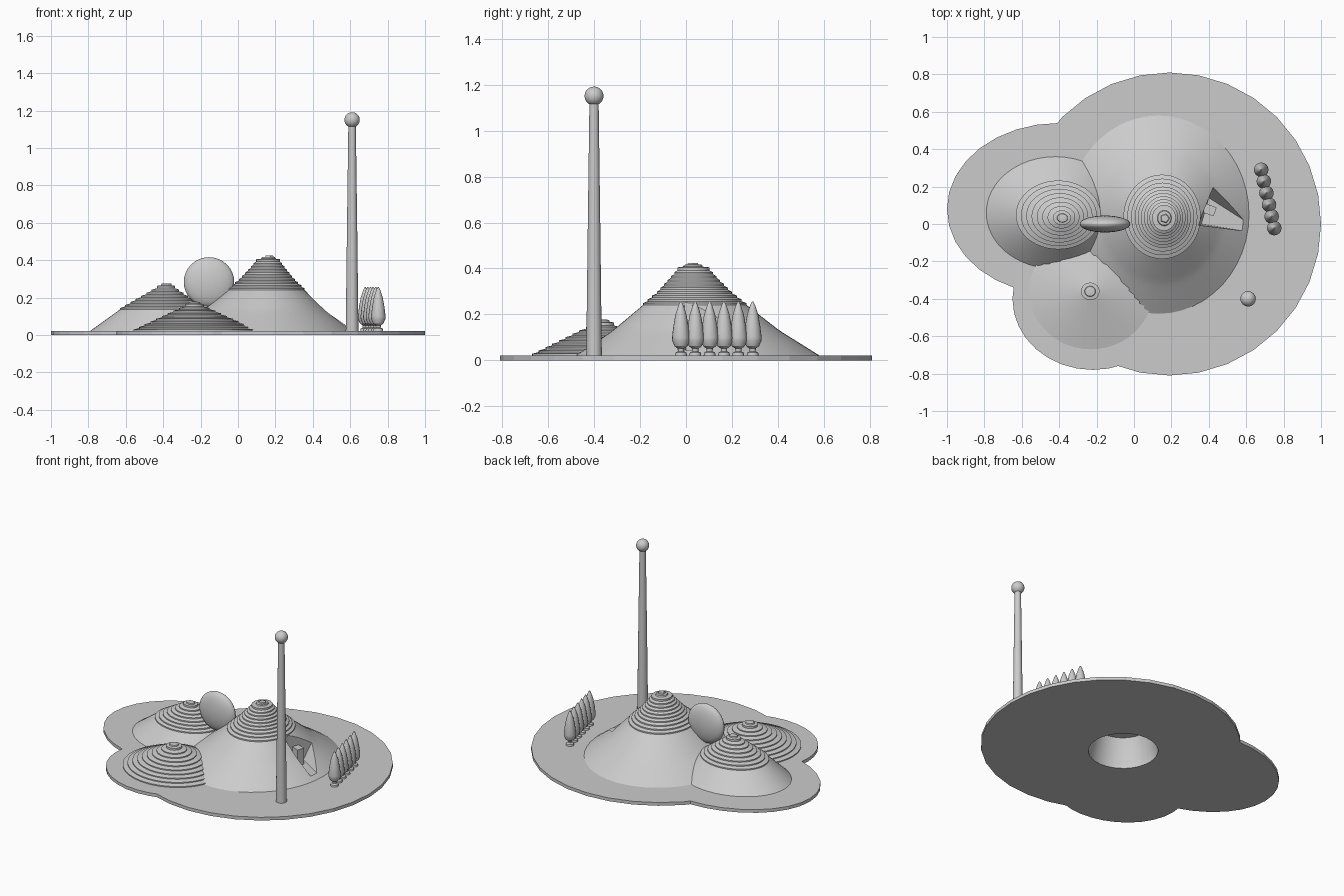
import bpy, bmesh, math
from mathutils import Vector, Matrix

cube = bpy.data.objects.get("Cube")
if cube:
    bpy.data.objects.remove(cube, do_unlink=True)

grey = bpy.data.materials.new("plain_grey")
grey.use_nodes = True
COLOUR = (0.6, 0.6, 0.6, 1)
grey.diffuse_color = COLOUR
for node in grey.node_tree.nodes:
    if node.type == 'BSDF_PRINCIPLED':
        node.inputs["Base Color"].default_value = COLOUR

BASE_TOP = 0.022


def finish(name, bm, smooth=True):
    bmesh.ops.recalc_face_normals(bm, faces=bm.faces[:])
    mesh = bpy.data.meshes.new(name)
    bm.to_mesh(mesh)
    bm.free()
    mesh.materials.append(grey)
    obj = bpy.data.objects.new(name, mesh)
    bpy.context.collection.objects.link(obj)
    if smooth:
        shade(obj)
    return obj


def select(obj):
    bpy.ops.object.select_all(action='DESELECT')
    obj.select_set(True)
    bpy.context.view_layer.objects.active = obj


def shade(obj):
    select(obj)
    bpy.ops.object.shade_smooth_by_angle(angle=math.radians(30))


def loft(name, rings, sides=48, smooth=True):
    """Skin stacked ellipses given as (cx, cy, z, rx, ry)."""
    bm = bmesh.new()
    loops = []
    for cx, cy, z, rx, ry in rings:
        angles = [math.tau * i / sides for i in range(sides)]
        loops.append([bm.verts.new((cx + rx * math.cos(a), cy + ry * math.sin(a), z))
                      for a in angles])
    for low, high in zip(loops, loops[1:]):
        for i in range(sides):
            j = (i + 1) % sides
            bm.faces.new((low[i], low[j], high[j], high[i]))
    bm.faces.new(loops[0][::-1])
    bm.faces.new(loops[-1])
    return finish(name, bm, smooth)


def ball(name, centre, radii):
    bm = bmesh.new()
    bmesh.ops.create_uvsphere(bm, u_segments=32, v_segments=16, radius=1,
                              matrix=Matrix.LocRotScale(Vector(centre), None, Vector(radii)))
    return finish(name, bm)


def boolean(obj, cutter, operation):
    select(obj)
    mod = obj.modifiers.new("cut", 'BOOLEAN')
    mod.operation = operation
    mod.solver = 'EXACT'
    mod.object = cutter
    bpy.ops.object.modifier_apply(modifier=mod.name)


def remove(obj):
    bpy.data.objects.remove(obj, do_unlink=True)


def hill(name, base, radii, peak, profile, levels, stepped_from):
    """Off-centre mound with terraces; profile is (radius fraction, height)."""
    def fraction(z):
        for (f0, z0), (f1, z1) in zip(profile, profile[1:]):
            if z <= z1:
                return f0 + (f1 - f0) * (z - z0) / (z1 - z0)
        return profile[-1][0]

    def ring(f, z):
        c = Vector(peak).lerp(Vector(base), f)
        return (c.x, c.y, z, f * radii[0], f * radii[1])

    top = profile[-1][1]
    dz = (top - BASE_TOP) / levels
    rings = [ring(1, BASE_TOP / 2)]
    for i in range(levels):
        z = BASE_TOP + i * dz
        f = fraction(z)
        rings.append(ring(f, z))
        if i >= stepped_from:
            rings.append(ring(f, z + dz * 0.5))
    # stepped cap
    f = profile[-1][0]
    rings += [ring(f, top), ring(f, top + 0.013), ring(f * 0.6, top + 0.016),
              ring(f * 0.55, top + 0.024), ring(f * 0.25, top + 0.026)]
    return loft(name, rings)


# Ground plate made of three merged ovals
ground = loft("ground_plate", [(0.19, 0, z, 0.81, 0.81) for z in (0, BASE_TOP)], 32, False)
for cx, cy, rx, ry in ((-0.4, 0.08, 0.6, 0.46), (-0.22, -0.4, 0.43, 0.38)):
    lobe = loft("lobe", [(cx, cy, z, rx, ry) for z in (0, BASE_TOP)], 32, False)
    boolean(ground, lobe, 'UNION')
    remove(lobe)

# Three terraced hills
main_hill = hill("main_hill", (0.13, 0.05), (0.485, 0.53), (0.165, 0.03),
                 [(1, BASE_TOP), (0.685, 0.13), (0.31, 0.29), (0.2, 0.35), (0.13, 0.392)],
                 22, 13)
left_hill = hill("side_hill", (-0.42, 0.06), (0.37, 0.3), (-0.38, 0.03),
                 [(1, BASE_TOP), (0.6, 0.14), (0.13, 0.25)], 14, 7)
front_hill = hill("front_hill", (-0.23, -0.36), (0.33, 0.31), (-0.235, -0.36),
                  [(1, BASE_TOP), (0.15, 0.152)], 9, 0)

# Hollow chamber opening under the plate
chamber = loft("chamber_cutter", [(0.08, -0.01, -0.05, 0.217, 0.217),
                                  (0.08, -0.01, 0.03, 0.217, 0.217),
                                  (0.09, 0, 0.19, 0.18, 0.18)], 32)
for part in (ground, main_hill, left_hill, front_hill):
    boolean(part, chamber, 'DIFFERENCE')
remove(chamber)

# Entrance notch in the main hill
bm = bmesh.new()
for corner in ((0.36, 0, 0.045), (0.6, -0.04, 0.045), (0.62, 0, 0.045), (0.4, 0.14, 0.045),
               (0.34, -0.01, 0.35), (0.65, -0.045, 0.35), (0.75, 0.12, 0.35),
               (0.47, 0.31, 0.35)):
    bm.verts.new(corner)
bmesh.ops.convex_hull(bm, input=bm.verts[:])
notch = finish("notch_cutter", bm, False)
boolean(main_hill, notch, 'DIFFERENCE')
remove(notch)
for part in (main_hill, left_hill, front_hill):
    shade(part)

# Small block inside the entrance
bm = bmesh.new()
bmesh.ops.create_cube(bm, size=1, matrix=Matrix.LocRotScale(
    Vector((0.405, 0.075, 0.1)), Matrix.Rotation(-0.35, 3, 'Z').to_quaternion(),
    Vector((0.06, 0.05, 0.11))))
finish("entrance_block", bm, False)

# Five-sided finial on the main summit
loft("summit_finial", [(0.165, 0.03, 0.41, 0.03, 0.03), (0.165, 0.03, 0.424, 0.022, 0.022)],
     5, False)

# Thin upright lens between the hills
ball("upright_disc", (-0.155, 0, 0.283), (0.135, 0.045, 0.133))

# Tapered pole with a ball on top
loft("pole", [(0.61, -0.4, BASE_TOP, 0.034, 0.034), (0.61, -0.4, 0.6, 0.027, 0.027),
              (0.61, -0.4, 1.125, 0.02, 0.02)], 24)
ball("pole_ball", (0.61, -0.4, 1.15), (0.041, 0.041, 0.041))

# Row of pointed trees
TREE = [(0.026, 0.02), (0.024, 0.034), (0.013, 0.04), (0.014, 0.052), (0.028, 0.062),
        (0.038, 0.085), (0.039, 0.1), (0.033, 0.15), (0.024, 0.2), (0.011, 0.24), (0.003, 0.256)]
first, last = Vector((0.68, 0.29)), Vector((0.75, -0.022))
for n in range(6):
    spot = first.lerp(last, n / 5)
    loft(f"tree_{n + 1}", [(spot.x, spot.y, z, r, r) for r, z in TREE], 16)
